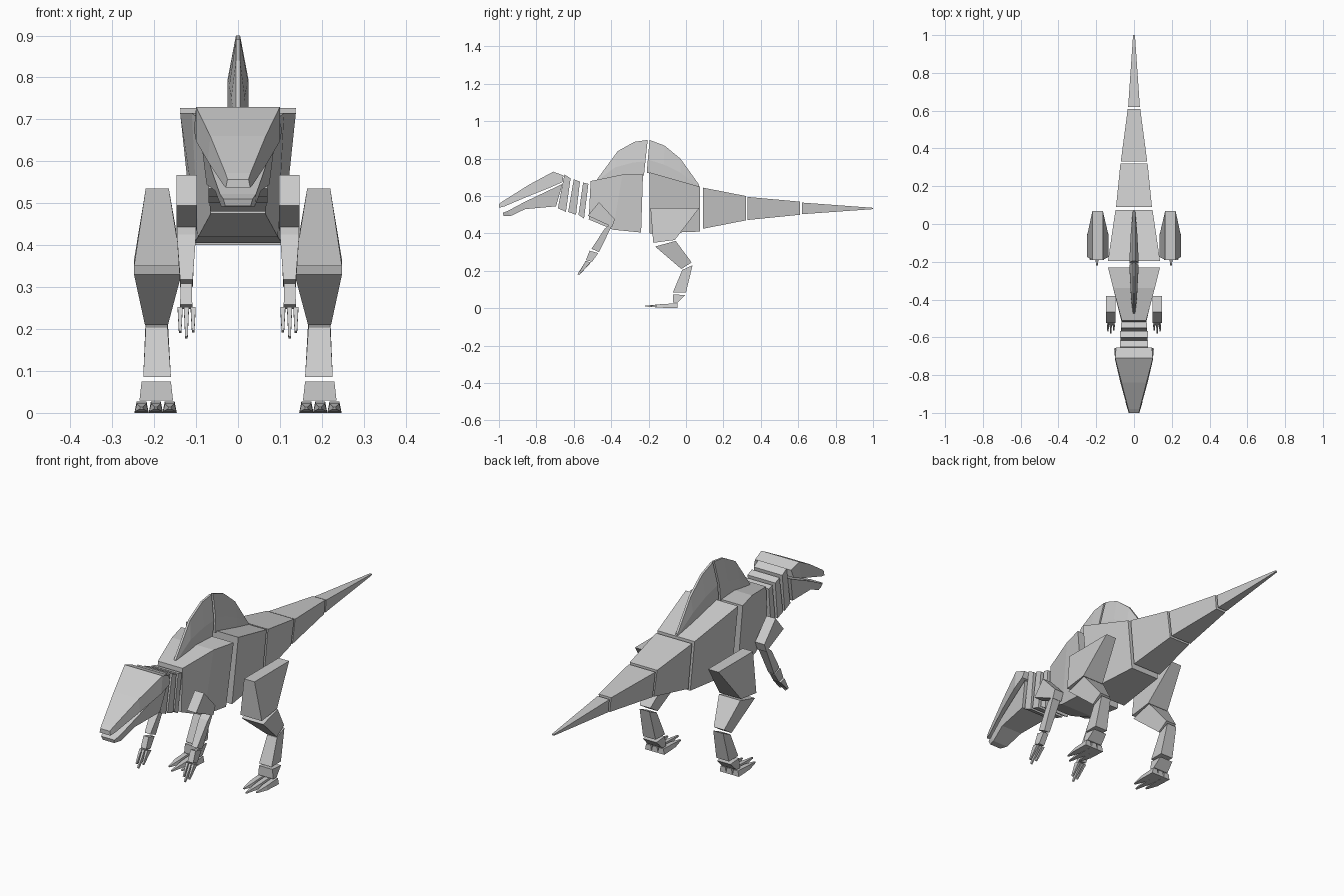
import bpy, bmesh


def loft(name, rings, mirror=False):
    """Skin a list of equal-sized point rings and cap both ends."""
    bm = bmesh.new()
    vr = [[bm.verts.new(p) for p in r] for r in rings]
    n = len(vr[0])
    for a, b in zip(vr, vr[1:]):
        for i in range(n):
            j = (i + 1) % n
            bm.faces.new((a[i], a[j], b[j], b[i]))
    bm.faces.new(vr[0])
    bm.faces.new(vr[-1])
    bmesh.ops.recalc_face_normals(bm, faces=bm.faces)
    me = bpy.data.meshes.new(name)
    bm.to_mesh(me)
    bm.free()
    ob = bpy.data.objects.new(name, me)
    bpy.context.collection.objects.link(ob)
    if mirror:
        ob.modifiers.new("mirror", 'MIRROR').use_mirror_merge = False
    return ob


def body(name, *secs):
    """Sections across x: (top y, top z, top half width, bottom y, bottom z, bottom half width)."""
    loft(name, [[(-wt, yt, zt), (wt, yt, zt), (wb, yb, zb), (-wb, yb, zb)]
                for yt, zt, wt, yb, zb, wb in secs])


def limb(name, *secs):
    """Mirrored limb sections: (front y, front z, back y, back z, inner x, outer x)."""
    loft(name, [[(x0, yf, zf), (x1, yf, zf), (x1, yb, zb), (x0, yb, zb)]
                for yf, zf, yb, zb, x0, x1 in secs], mirror=True)


def sail(name, *secs):
    """Blade sections: (base y, base z, top y, top z, half width), thin along the rim."""
    rings = []
    for yb, zb, yt, zt, w in secs:
        ym, zm = yb + (yt - yb) * .4, zb + (zt - zb) * .4
        e = min(w, .005)
        rings.append([(-w, yb, zb), (-w, ym, zm), (-e, yt, zt),
                      (e, yt, zt), (w, ym, zm), (w, yb, zb)])
    loft(name, rings)


# Torso
body("chest",
     (-.51, .68, .065, -.52, .475, .065),
     (-.34, .715, .11, -.39, .42, .095),
     (-.23, .715, .138, -.24, .405, .105))
body("hips",
     (-.195, .727, .138, -.195, .40, .105),
     (.075, .65, .098, .075, .41, .075))

# Tail
body("tail_base", (.09, .645, .095, .09, .425, .075), (.32, .60, .072, .32, .47, .055))
body("tail_middle", (.33, .595, .07, .33, .472, .055), (.61, .57, .033, .61, .50, .026))
body("tail_tip", (.62, .565, .031, .62, .503, .025), (1.0, .537, .005, 1.0, .53, .004))

# Neck plates
body("neck_front", (-.65, .715, .075, -.685, .535, .07), (-.617, .695, .075, -.642, .515, .07))
body("neck_middle", (-.60, .69, .073, -.63, .515, .07), (-.567, .677, .073, -.588, .50, .07))
body("neck_rear", (-.55, .672, .07, -.575, .50, .068), (-.522, .665, .07, -.545, .48, .066))

# Head
body("skull",
     (-.655, .71, .095, -.66, .675, .105),
     (-.71, .73, .10, -.72, .648, .10),
     (-.84, .66, .066, -.84, .60, .072),
     (-.98, .572, .03, -.97, .545, .036),
     (-1.0, .557, .025, -1.0, .537, .029))
body("lower_jaw",
     (-.66, .665, .09, -.695, .545, .075),
     (-.86, .57, .06, -.86, .53, .055),
     (-.95, .522, .043, -.94, .492, .04),
     (-.98, .51, .035, -.975, .493, .03))

# Back sail in two halves
sail("sail_front",
     (-.475, .675, -.475, .69, .006), (-.39, .695, -.365, .84, .016),
     (-.29, .705, -.275, .89, .021), (-.225, .71, -.205, .90, .025))
sail("sail_rear",
     (-.21, .725, -.195, .90, .025), (-.12, .70, -.115, .87, .021),
     (-.03, .675, -.03, .80, .016), (.07, .645, .07, .66, .006))

# Hind legs
limb("thigh", (-.19, .535, .07, .535, .165, .22), (-.175, .35, -.06, .365, .135, .248))
limb("shin", (-.165, .33, -.055, .36, .135, .248), (-.025, .21, .03, .245, .167, .222))
limb("lower_leg", (-.02, .205, .035, .23, .168, .22), (-.07, .085, 0, .085, .16, .226))
limb("ankle", (-.07, .075, -.005, .07, .16, .23), (-.07, .03, -.045, .03, .155, .235))
for i, (x, tip) in enumerate([(.163, -.19), (.196, -.22), (.23, -.19)]):
    loft(f"toe_{i + 1}", [
        [(x - w, y, 0 + lift), (x + w, y, 0 + lift), (x + w * .7, y, z), (x - w * .7, y, z)]
        for y, z, w, lift in [(-.045, .027, .017, 0), (-.13, .022, .016, .003),
                              (tip, .014, .004, .009)]], mirror=True)

# Forelimbs
limb("upper_arm", (-.525, .495, -.465, .567, .098, .147), (-.395, .435, -.38, .475, .098, .147))
limb("forearm", (-.435, .425, -.385, .465, .10, .146), (-.505, .318, -.465, .30, .108, .138))
limb("wrist", (-.515, .308, -.47, .295, .11, .137), (-.535, .258, -.502, .248, .109, .138))
for i, (x, y, z) in enumerate([(.107, -.565, .192), (.123, -.58, .177), (.138, -.57, .19)]):
    limb(f"finger_{i + 1}", (-.536, .253, -.508, .245, x - .006, x + .006),
         (y, z + .005, y + .008, z, x - .003, x + .003))
